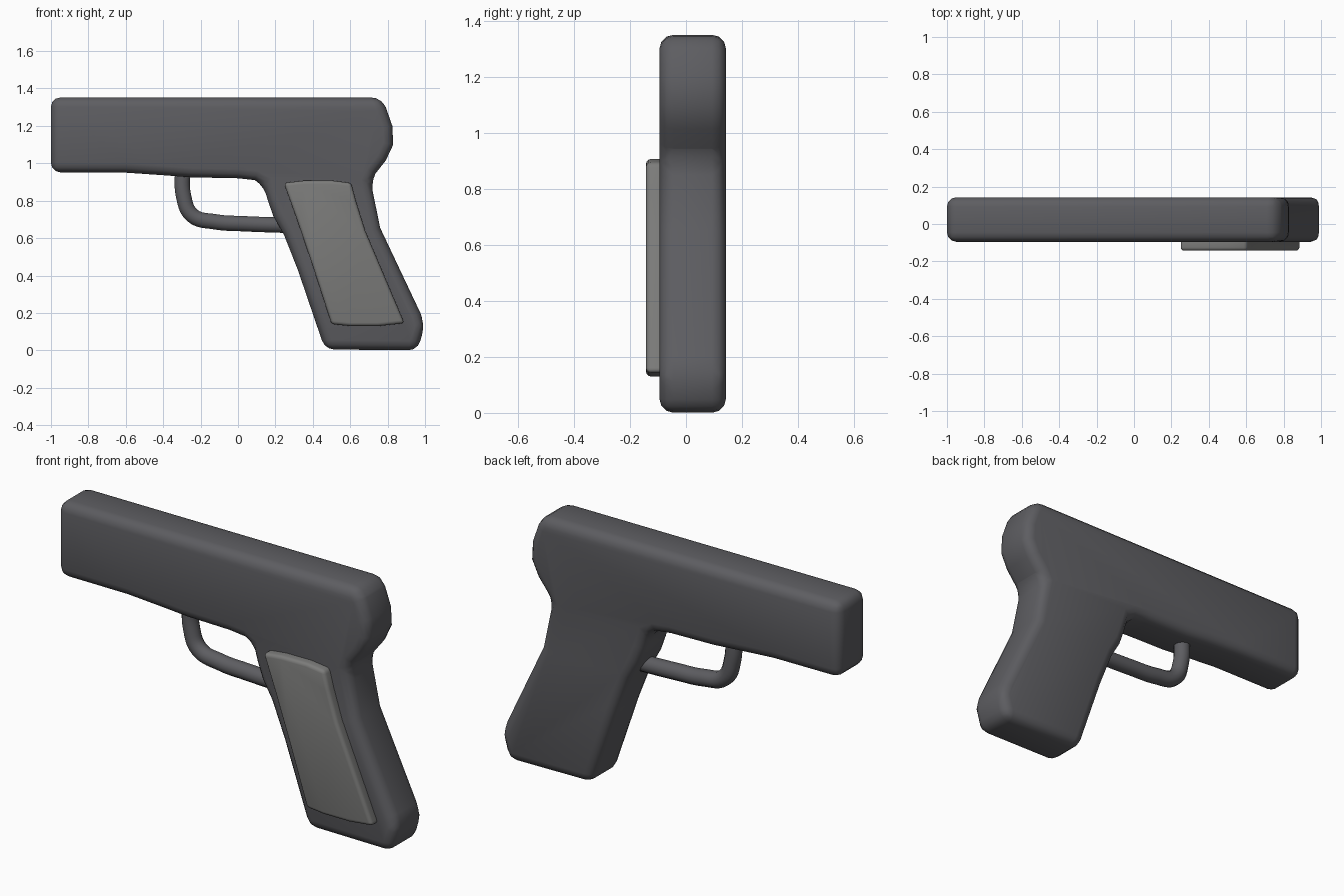
import bpy, bmesh

if "Cube" in bpy.data.objects:
    bpy.data.objects.remove(bpy.data.objects["Cube"])


def material(name, rgb):
    m = bpy.data.materials.new(name)
    m.diffuse_color = (*rgb, 1)
    m.use_nodes = True
    m.node_tree.nodes["Principled BSDF"].inputs["Base Color"].default_value = m.diffuse_color
    return m


def finish(ob, mat):
    ob.data.materials.append(mat)
    bpy.ops.object.select_all(action='DESELECT')
    bpy.context.view_layer.objects.active = ob
    ob.select_set(True)


def slab(name, outline, y0, y1, bevel, segments, mat):
    """Extrude an (x, z) outline along y and round its sharp edges."""
    bm = bmesh.new()
    face = bm.faces.new([bm.verts.new((x, y0, z)) for x, z in outline])
    ext = bmesh.ops.extrude_face_region(bm, geom=[face])
    for v in ext['geom']:
        if isinstance(v, bmesh.types.BMVert):
            v.co.y = y1
    bmesh.ops.recalc_face_normals(bm, faces=bm.faces)
    me = bpy.data.meshes.new(name)
    bm.to_mesh(me)
    bm.free()
    ob = bpy.data.objects.new(name, me)
    bpy.context.collection.objects.link(ob)
    mod = ob.modifiers.new('rounding', 'BEVEL')
    mod.width = bevel
    mod.segments = segments
    mod.limit_method = 'ANGLE'
    mod.angle_limit = 0.6
    finish(ob, mat)
    bpy.ops.object.modifier_apply(modifier='rounding')
    bpy.ops.object.shade_smooth_by_angle(angle=0.7)
    return ob


dark = material('dark_grey', (0.11, 0.11, 0.12))
light = material('light_grey', (0.2, 0.2, 0.195))

# Body and grip in one silhouette
slab('body', [
    (-1, 0.952), (-0.6, 0.95), (-0.38, 0.935), (-0.25, 0.925), (0.0, 0.92),
    (0.09, 0.91), (0.135, 0.885), (0.16, 0.8), (0.19, 0.715), (0.245, 0.62),
    (0.32, 0.43), (0.465, 0.005), (0.96, 0.0), (0.998, 0.13), (0.975, 0.2),
    (0.76, 0.655), (0.71, 0.9), (0.735, 0.945), (0.79, 1.015), (0.83, 1.1),
    (0.825, 1.2), (0.79, 1.3), (0.76, 1.352), (-1, 1.352),
], -0.095, 0.143, 0.05, 3, dark)

# Raised grip panel on the front side
slab('grip_panel', [
    (0.245, 0.895), (0.35, 0.907), (0.5, 0.908), (0.605, 0.895),
    (0.63, 0.8), (0.68, 0.64), (0.89, 0.145), (0.75, 0.13), (0.6, 0.13),
    (0.5, 0.14), (0.4, 0.45), (0.315, 0.7),
], -0.143, -0.06, 0.018, 3, light)

# Trigger guard: bent round bar
cu = bpy.data.curves.new('trigger_guard', 'CURVE')
cu.dimensions = '3D'
cu.bevel_depth = 0.043
cu.bevel_resolution = 3
cu.resolution_u = 6
path = [(-0.297, 0.97), (-0.292, 0.83), (-0.245, 0.722), (-0.12, 0.687),
        (0.03, 0.677), (0.27, 0.668)]
sp = cu.splines.new('BEZIER')
sp.bezier_points.add(len(path) - 1)
for p, (x, z) in zip(sp.bezier_points, path):
    p.co = (x, 0.024, z)
    p.handle_left_type = p.handle_right_type = 'AUTO'
guard = bpy.data.objects.new('trigger_guard', cu)
bpy.context.collection.objects.link(guard)
finish(guard, dark)
bpy.ops.object.convert(target='MESH')
bpy.ops.object.shade_smooth()
